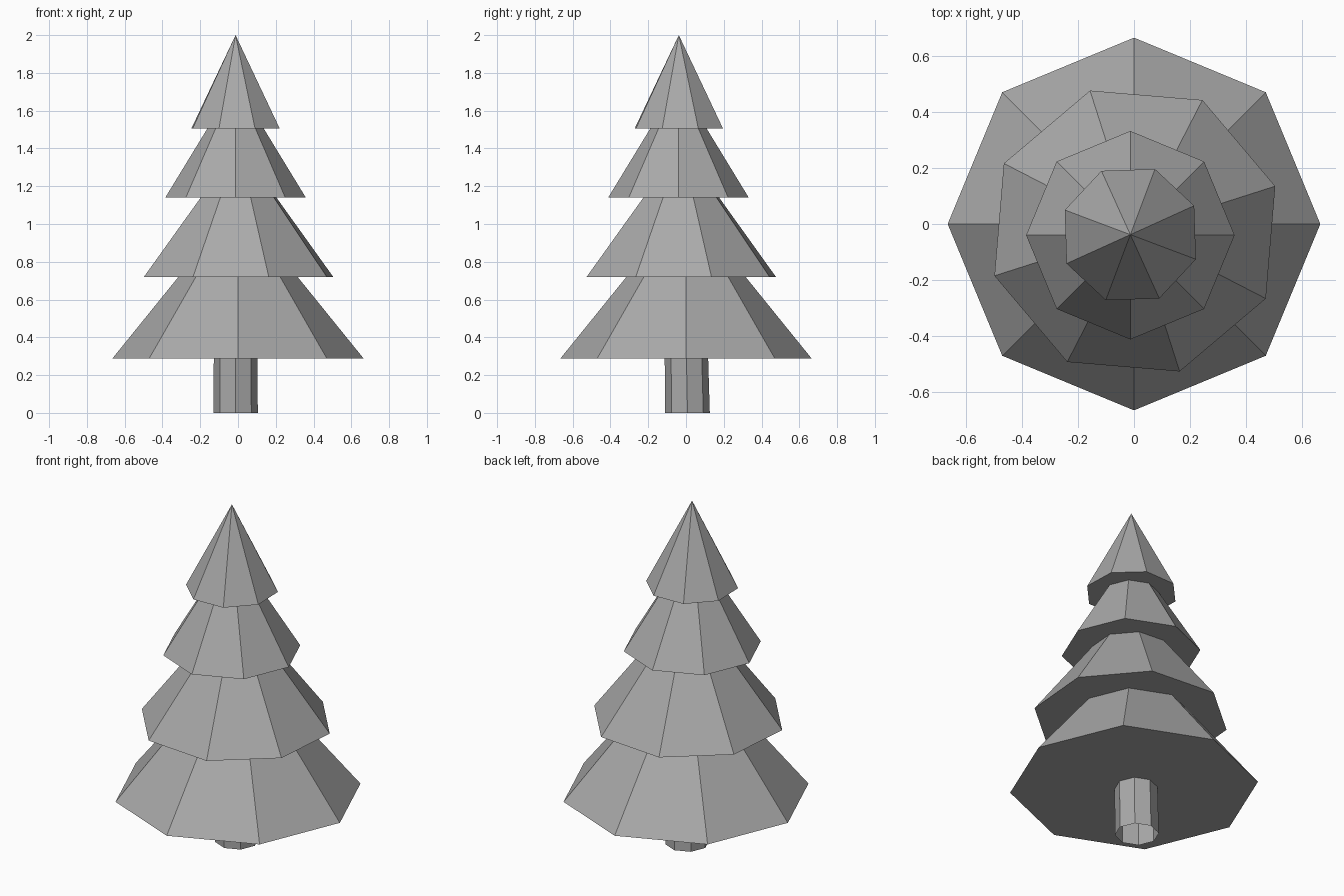
import bpy, bmesh
from math import cos, sin, radians

cube = bpy.data.objects.get("Cube")
if cube:
    bpy.data.objects.remove(cube, do_unlink=True)

SIDES = 8
grey = bpy.data.materials.new("plain_grey")
grey.use_nodes = True
GREY = (0.4, 0.4, 0.4, 1)
grey.diffuse_color = GREY
grey.node_tree.nodes["Principled BSDF"].inputs["Base Color"].default_value = GREY


def ring(bm, cx, cy, z, radius, turn=0):
    """Add one octagonal ring of vertices."""
    angles = [radians(turn + 360 * i / SIDES) for i in range(SIDES)]
    return [bm.verts.new((cx + radius * cos(a), cy + radius * sin(a), z)) for a in angles]


def finish(name, bm):
    mesh = bpy.data.meshes.new(name)
    bm.to_mesh(mesh)
    bm.free()
    mesh.materials.append(grey)
    obj = bpy.data.objects.new(name, mesh)
    bpy.context.collection.objects.link(obj)


def branch_layer(name, cx, cy, z, radius, turn, tip_z):
    """Closed cone of foliage."""
    bm = bmesh.new()
    base = ring(bm, cx, cy, z, radius, turn)
    tip = bm.verts.new((cx, cy, tip_z))
    bm.faces.new(base[::-1])
    for i in range(SIDES):
        bm.faces.new((base[i], base[(i + 1) % SIDES], tip))
    finish(name, bm)


# Foliage, from the ground up
branch_layer("bottom_branches", 0, 0, 0.288, 0.665, 0, 1.11)
branch_layer("lower_branches", 0.003, -0.025, 0.72, 0.526, 17.7, 1.42)
branch_layer("upper_branches", -0.013, -0.04, 1.14, 0.372, 0, 1.75)
branch_layer("top_branches", -0.013, -0.038, 1.505, 0.25, 24.4, 2.0)

# Trunk: slightly leaning tube, open underneath
bm = bmesh.new()
low = ring(bm, -0.013, 0.008, 0, 0.118)
high = ring(bm, -0.013, 0.002, 0.3, 0.115)
for i in range(SIDES):
    j = (i + 1) % SIDES
    bm.faces.new((low[i], low[j], high[j], high[i]))
finish("trunk", bm)
